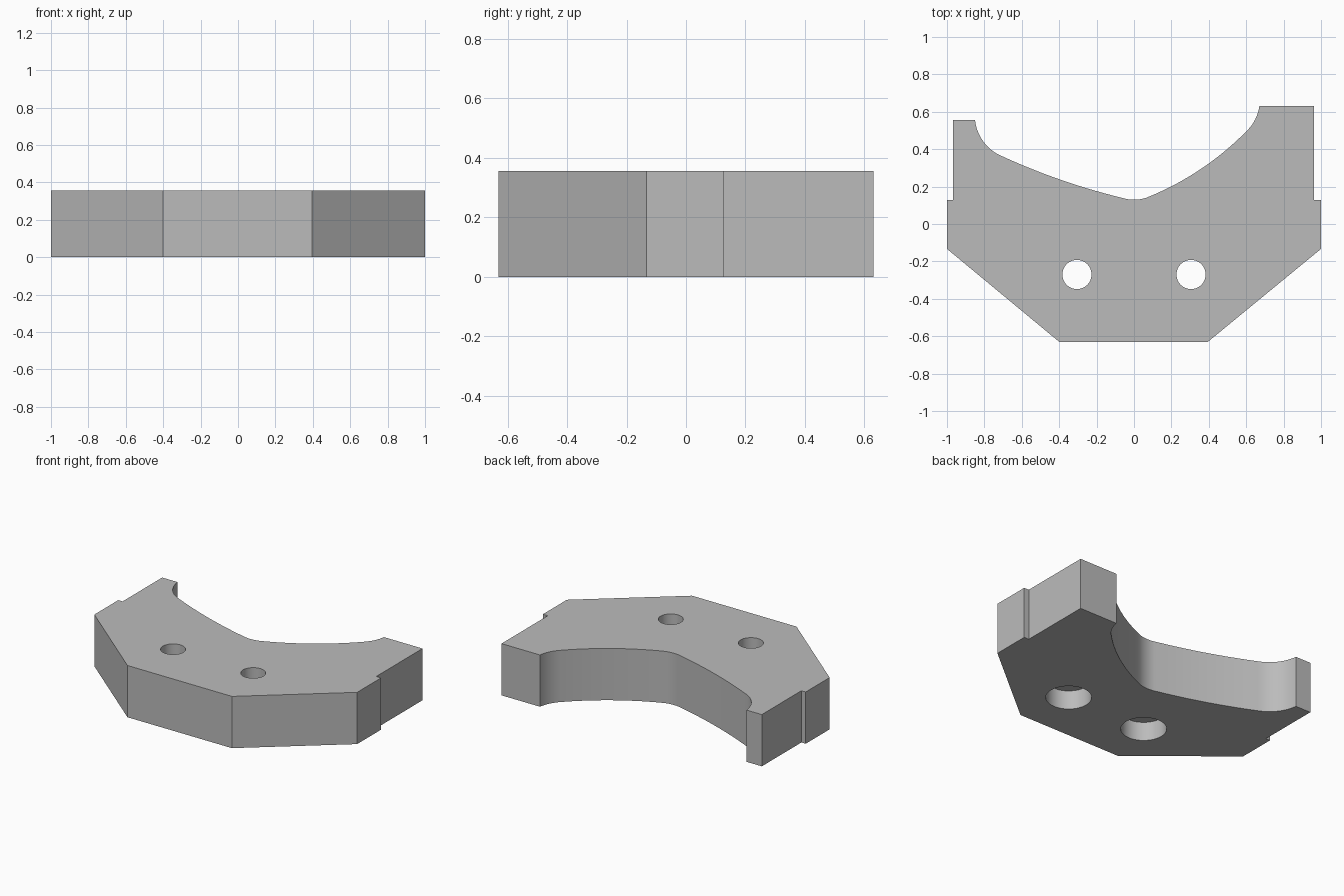
import bpy, bmesh, math
from mathutils import Vector

cube = bpy.data.objects.get("Cube")
if cube:
    bpy.data.objects.remove(cube, do_unlink=True)

THICKNESS = 0.356

grey = bpy.data.materials.new("plain grey")
grey.use_nodes = True
colour = (0.5, 0.5, 0.5, 1)
grey.diffuse_color = colour
grey.node_tree.nodes["Principled BSDF"].inputs["Base Color"].default_value = colour


def arc(a, b, sag, steps):
    """Points from a up to (not including) b, bowing to the right of travel."""
    a, b = Vector(a), Vector(b)
    half = (b - a).length / 2
    along = (b - a).normalized()
    right = Vector((along.y, -along.x))
    radius = (half * half + sag * sag) / (2 * sag)
    centre = (a + b) / 2 + right * (sag - radius)
    sweep = math.asin(half / radius)
    angles = [sweep * (2 * i / steps - 1) for i in range(steps)]
    return [centre + along * radius * math.sin(t) + right * radius * math.cos(t)
            for t in angles]


def prism(name, outline, z0, z1):
    """Closed solid from a flat outline."""
    bm = bmesh.new()
    face = bm.faces.new([bm.verts.new((p[0], p[1], z0)) for p in outline])
    top = bmesh.ops.extrude_face_region(bm, geom=[face])["geom"]
    bmesh.ops.translate(bm, vec=(0, 0, z1 - z0),
                        verts=[v for v in top if isinstance(v, bmesh.types.BMVert)])
    bmesh.ops.recalc_face_normals(bm, faces=bm.faces)
    mesh = bpy.data.meshes.new(name)
    bm.to_mesh(mesh)
    bm.free()
    mesh.materials.append(grey)
    obj = bpy.data.objects.new(name, mesh)
    bpy.context.collection.objects.link(obj)
    return obj


def circle(x, y, radius, sides=48):
    return [(x + radius * math.cos(math.tau * i / sides),
             y + radius * math.sin(math.tau * i / sides)) for i in range(sides)]


# Concave cradle edge: start point, and the bow and steps of the arc that follows
cradle = [((-0.85, 0.557), 0.035, 14), ((-0.70, 0.36), 0.016, 14),
          ((-0.065, 0.14), 0.010, 8), ((0.065, 0.14), 0.034, 18),
          ((0.605, 0.50), 0.012, 8), ((0.67, 0.63), 0, 0)]
outline = [(-0.4, -0.63), (-1, -0.133), (-1, 0.127), (-0.967, 0.127), (-0.967, 0.557)]
for (start, sag, steps), (end, _, _) in zip(cradle, cradle[1:]):
    outline += arc(start, end, sag, steps)
outline += [cradle[-1][0], (0.963, 0.63), (0.963, 0.127),
            (1, 0.127), (1, -0.133), (0.395, -0.63)]

block = prism("cradle_block", outline, 0, THICKNESS)

# Bolt holes, each with a wider counterbore from below
cutters = []
for side in (-1, 1):
    x, y = side * 0.305, -0.27
    cutters.append(prism("bolt_hole_cutter", circle(x, y, 0.078), -0.1, THICKNESS + 0.1))
    cutters.append(prism("counterbore_cutter", circle(x, y, 0.143), -0.1, 0.13))
for cutter in cutters:
    cutter.hide_render = True
    cut = block.modifiers.new(cutter.name, "BOOLEAN")
    cut.operation = "DIFFERENCE"
    cut.solver = "EXACT"
    cut.object = cutter

# Bake the cuts and discard the cutters
bpy.context.view_layer.update()
evaluated = block.evaluated_get(bpy.context.evaluated_depsgraph_get())
finished = bpy.data.meshes.new_from_object(evaluated)
block.modifiers.clear()
block.data = finished
for cutter in cutters:
    bpy.data.objects.remove(cutter, do_unlink=True)

# Smooth the curved walls, keep the corners crisp
bpy.ops.object.select_all(action="DESELECT")
block.select_set(True)
bpy.context.view_layer.objects.active = block
bpy.ops.object.shade_smooth_by_angle(angle=math.radians(20))
